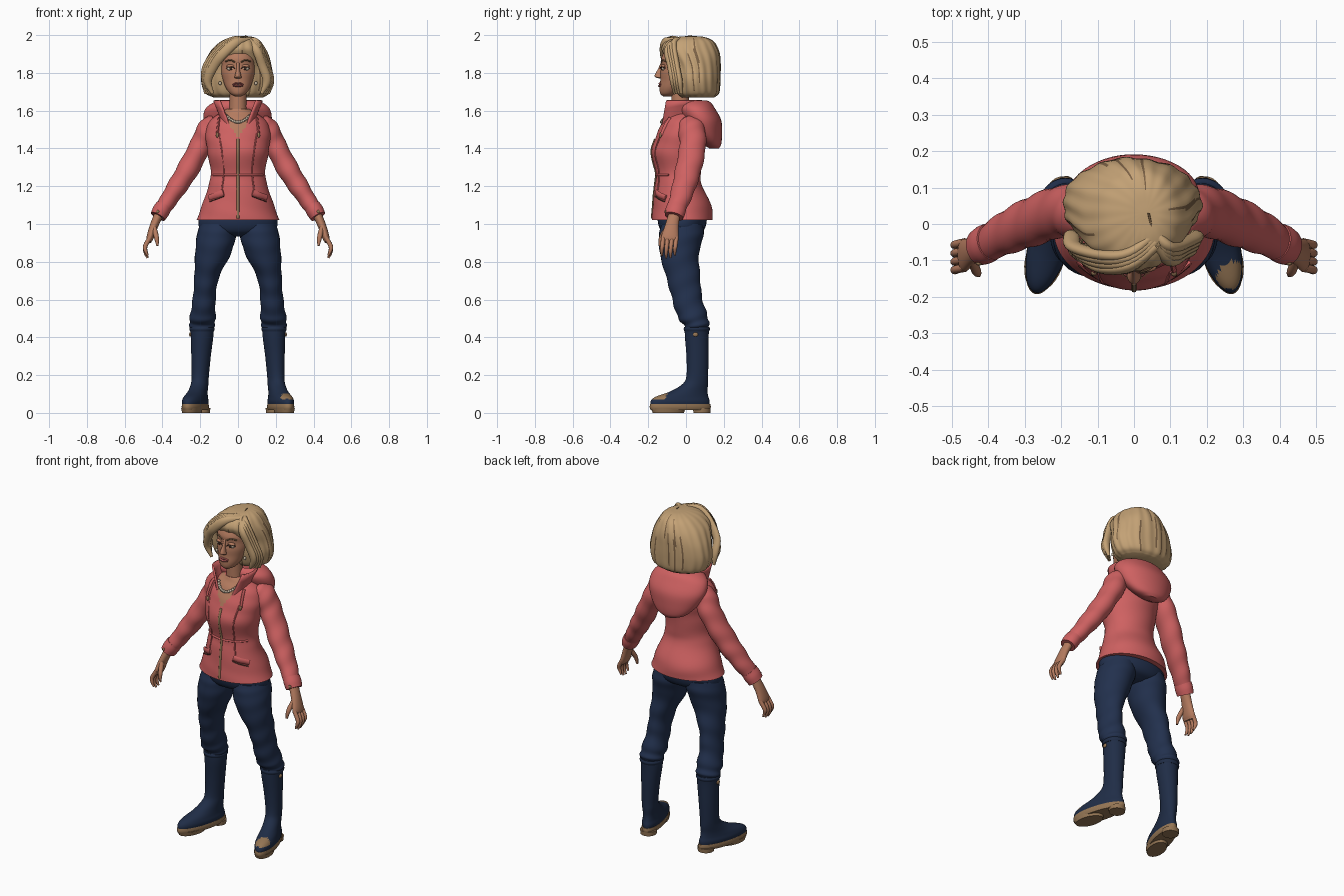
import bpy
import bmesh
import random
from math import sin, cos, pi, radians
from mathutils import Vector, Matrix
from mathutils.bvhtree import BVHTree

random.seed(4)
start_cube = bpy.data.objects.get("Cube")
if start_cube:
    bpy.data.objects.remove(start_cube, do_unlink=True)


def material(name, red, green, blue):
    mat = bpy.data.materials.new(name)
    mat.use_nodes = True
    mat.diffuse_color = (red, green, blue, 1)
    shader = next(n for n in mat.node_tree.nodes if n.type == "BSDF_PRINCIPLED")
    shader.inputs["Base Color"].default_value = (red, green, blue, 1)
    shader.inputs["Roughness"].default_value = .8
    return mat


coral = material("coral cloth", .62, .12, .12)
denim = material("navy denim", .016, .03, .075)
rubber = material("navy rubber", .014, .026, .062)
skin = material("warm skin", .46, .2, .115)
blonde = material("blonde hair", .55, .36, .18)
shade = material("dark blonde", .2, .12, .06)
tan = material("tan sole", .3, .18, .09)
rose = material("rose lips", .36, .09, .085)
pearl = material("pearl", .6, .5, .38)
brown = material("dark brown", .045, .022, .015)

IDENTITY = Matrix.Identity(4)


def finish(name, bm, mat, place=IDENTITY):
    bmesh.ops.transform(bm, matrix=place, verts=bm.verts)
    bmesh.ops.recalc_face_normals(bm, faces=bm.faces)
    mesh = bpy.data.meshes.new(name)
    bm.to_mesh(mesh)
    bm.free()
    mesh.materials.append(mat)
    mesh.polygons.foreach_set("use_smooth", [True] * len(mesh.polygons))
    mesh.set_sharp_from_angle(angle=radians(50))
    obj = bpy.data.objects.new(name, mesh)
    bpy.context.scene.collection.objects.link(obj)
    return obj


def spline(rows, steps):
    pts = [Vector(r) for r in rows]
    pts = [pts[0] * 2 - pts[1]] + pts + [pts[-1] * 2 - pts[-2]]
    out = []
    for i in range(1, len(pts) - 2):
        a, b, c, d = pts[i - 1:i + 3]
        for k in range(steps):
            t = k / steps
            out.append(b + (c - a) * (t / 2) + (a * 2 - b * 5 + c * 4 - d) * (t * t / 2)
                       + (b * 3 - a - c * 3 + d) * (t ** 3 / 2))
    return out + [pts[-2]]


def loft(name, rows, mat, n=32, steps=5, flat=True, ripple=None, place=IDENTITY):
    """Skin ellipses (x, y, z, radius a, radius b), level or square to the path."""
    rows = spline(rows, steps)
    centres = [Vector(r[:3]) for r in rows]
    last = len(rows) - 1
    bm = bmesh.new()
    rings = []
    for i, (row, centre) in enumerate(zip(rows, centres)):
        along = Vector((0, 0, 1))
        if not flat:
            along = (centres[min(i + 1, last)] - centres[max(i - 1, 0)]).normalized()
        depth = (Vector((0, 1, 0)) - along * along.y).normalized()
        wide = depth.cross(along)
        ring = []
        for k in range(n):
            a = 2 * pi * k / n
            f = 1 + (ripple(a, i / last) if ripple else 0)
            offset = wide * max(row[3], .001) * cos(a) + depth * max(row[4], .001) * sin(a)
            ring.append(bm.verts.new(centre + offset * f))
        rings.append(ring)
    for low, high in zip(rings, rings[1:]):
        for k in range(n):
            j = (k + 1) % n
            bm.faces.new((low[k], low[j], high[j], high[k]))
    bm.faces.new(rings[0])
    bm.faces.new(rings[-1])
    return finish(name, bm, mat, place)


def ball(name, place, size, mat):
    bm = bmesh.new()
    bmesh.ops.create_uvsphere(bm, u_segments=16, v_segments=10, radius=1)
    return finish(name, bm, mat, Matrix.Translation(place) @ Matrix.Diagonal((*size, 1)))


def paint(obj, mat, rule):
    obj.data.materials.append(mat)
    for face in obj.data.polygons:
        if rule(face):
            face.material_index = 1


def surface(obj):
    mesh = obj.data
    return BVHTree.FromPolygons([v.co for v in mesh.vertices], [p.vertices for p in mesh.polygons])


def front(tree, x, z):
    hit = tree.ray_cast(Vector((x, -1, z)), Vector((0, 1, 0)))[0]
    return hit.y if hit else 0


def strip(name, tree, points, mat, tall, thick, n=8):
    rows = [(x, front(tree, x, z), z, tall, thick) for x, z in points]
    return loft(name, rows, mat, n=n, steps=4, flat=False)


# Jacket body, with bare skin in the open neckline
coat = loft("jacket_body", [
    (0, -.02, 1.02, .22, .16), (0, -.02, 1.1, .19, .155), (0, -.04, 1.2, .157, .125),
    (0, -.04, 1.27, .144, .118), (0, -.048, 1.37, .16, .135), (0, -.035, 1.44, .17, .132),
    (0, -.02, 1.5, .17, .125), (0, -.015, 1.55, .145, .105), (0, -.015, 1.585, .1, .08),
    (0, -.02, 1.61, .06, .06)], coral, n=96, steps=6,
    ripple=lambda a, t: .008 * sin(40 * t + 3 * cos(a)))
paint(coat, skin, lambda f: f.center.y < -.02 and abs(f.center.x) < (f.center.z - 1.45) * .6)
coat_tree = surface(coat)
strip("zipper", coat_tree, [(0, 1.03 + .06 * i) for i in range(8)], tan, .007, .006)
strip("waist_seam", coat_tree, [(.13 * i / 4, 1.26) for i in range(-4, 5)], coral, .006, .006)

# Stand-up collar, open at the throat
bm = bmesh.new()
columns = []
for k in range(41):
    a = radians(165) * (k / 20 - 1)
    b = a * .78
    low = Vector((.09 * sin(a), -.03 + .105 * cos(a), 1.56 - .09 * max(0, -cos(a)) ** 2))
    high = Vector((.125 * sin(b), -.03 + .115 * cos(b), 1.655))
    columns.append([bm.verts.new(low.lerp(high, t / 4)) for t in range(5)])
for left, right in zip(columns, columns[1:]):
    for t in range(4):
        bm.faces.new((left[t], right[t], right[t + 1], left[t + 1]))
collar = finish("collar", bm, coral)
solid = collar.modifiers.new("thickness", "SOLIDIFY")
solid.thickness = .012
solid.offset = 0

# Hood lying on the back
loft("hood", [
    (0, .15, 1.4, .04, .025), (0, .135, 1.425, .1, .052), (0, .11, 1.48, .15, .08),
    (0, .085, 1.55, .18, .1), (0, .055, 1.61, .17, .1), (0, .045, 1.645, .125, .085),
    (0, .04, 1.65, .085, .06), (0, .03, 1.6, .06, .04)], coral, n=48,
    ripple=lambda a, t: .015 * sin(3 * a + 9 * t))

# Hips, neck and head
loft("hips", [(0, -.02, .935, .09, .06), (0, -.02, .96, .19, .11), (0, -.02, 1.02, .208, .13),
              (0, -.02, 1.1, .17, .12)], denim)
loft("neck", [(0, -.02, 1.52, .065, .06), (0, -.03, 1.6, .047, .048),
              (0, -.03, 1.74, .045, .048)], skin)
head = loft("head", [
    (0, -.1, 1.675, .016, .02), (0, -.09, 1.69, .042, .046), (0, -.072, 1.72, .064, .068),
    (0, -.056, 1.76, .079, .08), (0, -.048, 1.8, .089, .088), (0, -.04, 1.84, .091, .09),
    (0, -.035, 1.88, .092, .095), (0, -.02, 1.93, .08, .08), (0, -.01, 1.97, .03, .03)],
    skin, n=40)
face = surface(head)
loft("nose", [(0, -.135, 1.77, .01, .004), (0, -.141, 1.776, .019, .018),
              (0, -.142, 1.787, .016, .024), (0, -.134, 1.82, .009, .015),
              (0, -.125, 1.86, .007, .005)], skin, n=16)
strip("upper_lip", face, [(-.028, 1.738), (-.01, 1.745), (0, 1.743), (.01, 1.745), (.028, 1.738)],
      rose, .004, .008)
strip("lower_lip", face, [(-.024, 1.735), (0, 1.73), (.024, 1.735)], rose, .006, .009)

# Solid bob with grooved strands
count = 120
hair = loft("hair_bob", [
    (0, .06, 1.67, .13, .09), (-.005, .06, 1.695, .17, .115), (-.005, .055, 1.76, .19, .126),
    (-.005, .05, 1.83, .18, .132), (0, .035, 1.885, .163, .145), (.005, .02, 1.93, .138, .148),
    (.015, .02, 1.97, .1, .122), (.025, .025, 1.99, .055, .07), (.03, .03, 1.995, .01, .01)],
    blonde, n=count, ripple=lambda a, t: .014 * cos(18 * a + 3 * t) + .01 * cos(7 * a))
grooves = {random.randrange(count): random.uniform(0, .5) for i in range(14)}


def in_groove(f):
    begin = grooves.get(f.index % count)
    return begin is not None and begin < (f.index // count) / 40 < begin + .4


paint(hair, shade, in_groove)

# Swept fringe on both sides of the parting
for i in range(4):
    d = .012 * i
    loft(f"fringe_right_{i}", [
        (.06, -.06 + d, 1.975, .012, .014), (-.01, -.115 + d, 1.96 + d / 3, .024, .016),
        (-.08, -.122 + d, 1.9 + d, .026, .016), (-.125 - d, -.1 + d, 1.84, .024, .016),
        (-.16 - d / 3, -.07 + d, 1.76, .022, .016), (-.135 - d, -.06 + d, 1.69, .008, .008)],
        blonde, n=14, flat=False)
    loft(f"fringe_left_{i}", [
        (.06, -.06 + d, 1.975, .012, .014), (.098, -.1 + d, 1.92 + d, .022, .016),
        (.128 + d / 2, -.085 + d, 1.84, .023, .016), (.152 + d / 2, -.07 + d, 1.76, .022, .016),
        (.125 + d, -.06 + d, 1.69, .008, .008)], blonde, n=14, flat=False)
loft("parting", [(.06, -.08, 1.968, .004, .003), (.05, -.02, 1.987, .004, .003),
                 (.04, .03, 1.997, .003, .003)], shade, n=8, flat=False)

# Bead necklace
for i in range(-7, 8):
    x = .009 * i
    z = 1.54 + 9 * x * x
    ball(f"necklace_bead_{i + 8}", (x, front(coat_tree, x, z) - .006, z), (.008, .008, .008), pearl)

# Paired parts
for side, label in ((1, "left"), (-1, "right")):
    mirror = Matrix.Diagonal((side, 1, 1, 1))

    # Eye, lid and brow
    x = side * .038
    y = front(face, x, 1.825)
    ball(f"{label}_eye", (x, y + .006, 1.823), (.021, .012, .011), pearl)
    ball(f"{label}_iris", (x, y - .004, 1.823), (.008, .004, .009), brown)
    ball(f"{label}_eyelid", (x, y + .006, 1.836), (.024, .014, .009), skin)
    strip(f"{label}_lashes", face, [(side * u, v) for u, v in
          ((.016, 1.823), (.03, 1.831), (.045, 1.831), (.06, 1.825))], brown, .002, .009)
    strip(f"{label}_brow", face, [(side * u, v) for u, v in
          ((.016, 1.857), (.04, 1.868), (.065, 1.86))], shade, .004, .005)
    ball(f"{label}_earring", (side * .095, -.07, 1.745), (.008, .008, .01), pearl)

    # Sleeve and cuff
    loft(f"{label}_sleeve", [
        (.11, .02, 1.545, .04, .055), (.15, .03, 1.505, .062, .07), (.2, .035, 1.41, .058, .07),
        (.27, .01, 1.28, .057, .068), (.34, -.02, 1.17, .05, .06), (.405, -.055, 1.07, .04, .048)],
        coral, steps=9, flat=False, place=mirror,
        ripple=lambda a, t: .035 * sin(36 * t + 2 * sin(a)))
    loft(f"{label}_cuff", [(.392, -.048, 1.095, .044, .052), (.408, -.056, 1.068, .046, .054),
                           (.424, -.064, 1.04, .042, .05)], coral, flat=False, place=mirror)
    ball(f"{label}_cuff_button", (side * .425, -.108, 1.065), (.009, .006, .009), tan)

    # Hand
    loft(f"{label}_palm", [
        (.415, -.06, 1.06, .024, .03), (.445, -.075, .99, .022, .036), (.465, -.085, .93, .019, .046),
        (.47, -.088, .905, .012, .04)], skin, n=20, flat=False, place=mirror)
    for i in range(4):
        y = -.12 + .023 * i
        drop = .012 * abs(i - 1.4)
        loft(f"{label}_finger_{i + 1}", [
            (.465, y, .93, .012, .012), (.49, y - .005, .885, .012, .011),
            (.49, y - .008, .845 + drop, .01, .01), (.478, y - .008, .815 + drop, .005, .005)],
            skin, n=12, flat=False, place=mirror)
    loft(f"{label}_thumb", [(.445, -.095, .985, .013, .015), (.432, -.13, .93, .013, .012),
                            (.426, -.14, .885, .006, .006)], skin, n=12, flat=False, place=mirror)

    # Jacket pocket, seam and hood cord
    strip(f"{label}_pocket_flap", coat_tree, [(side * u, v) for u, v in
          ((.075, 1.165), (.11, 1.152), (.15, 1.137))], coral, .018, .009)
    strip(f"{label}_pocket_edge", coat_tree, [(side * u, v) for u, v in
          ((.075, 1.146), (.11, 1.133), (.15, 1.118))], brown, .002, .007)
    strip(f"{label}_front_seam", coat_tree, [(side * u, v) for u, v in
          ((.1, 1.48), (.085, 1.38), (.075, 1.28), (.085, 1.18))], coral, .004, .004)
    strip(f"{label}_hood_cord", coat_tree, [(side * u, v) for u, v in
          ((.1, 1.56), (.105, 1.52), (.11, 1.47))], coral, .007, .012)
    ball(f"{label}_cord_toggle", (side * .11, front(coat_tree, side * .11, 1.47) - .008, 1.47),
         (.008, .008, .014), tan)

    # Trouser leg, bunched below the knee
    loft(f"{label}_trouser_leg", [
        (.105, -.02, 1.0, .095, .11), (.113, -.025, .94, .104, .118), (.132, -.035, .84, .094, .103),
        (.165, -.015, .72, .066, .09), (.178, .005, .61, .06, .08), (.186, .035, .51, .068, .08),
        (.19, .057, .46, .066, .066), (.19, .06, .43, .05, .05)], denim, steps=9, place=mirror,
        ripple=lambda a, t: .06 * t * sin(46 * t + 2.5 * sin(a)) + .01 * cos(3 * a))

    # Boot, turned out at the toe
    turn = Matrix.Translation((.2, .06, 0)) @ Matrix.Rotation(radians(16), 4, "Z")
    turn = mirror @ turn @ Matrix.Translation((0, -.06, 0))
    boot = loft(f"{label}_boot", [
        (0, -.035, .03, .052, .16), (0, -.035, .06, .057, .162), (0, -.025, .085, .052, .145),
        (0, .015, .115, .046, .1), (0, .05, .155, .044, .068), (0, .06, .2, .045, .058),
        (-.004, .062, .3, .051, .059), (-.01, .06, .4, .059, .063), (-.01, .06, .452, .062, .065)],
        rubber, n=64, place=turn)
    loft(f"{label}_boot_rim", [(-.01, .06, .432, .063, .066), (-.01, .06, .444, .067, .07),
                               (-.01, .06, .456, .063, .066)], rubber, place=turn)
    ball(f"{label}_boot_buckle", (side * .252, .05, .415), (.007, .014, .012), tan)
    if side > 0:
        paint(boot, tan, lambda f: f.center.z > .068 and
              (f.center - Vector((.265, -.14, .08))).length < .04)

    # Sole with raised arch
    loft(f"{label}_sole", [(0, -.034, .014, .053, .162), (0, -.034, .03, .058, .168),
                           (0, -.034, .046, .056, .165)], tan, n=48, steps=2, place=turn)
    loft(f"{label}_heel", [(0, .085, 0, .045, .045), (0, .085, .025, .047, .047)],
         tan, steps=1, place=turn)
    loft(f"{label}_tread", [(0, -.1, 0, .048, .085), (0, -.1, .025, .053, .094)],
         tan, steps=1, place=turn)
